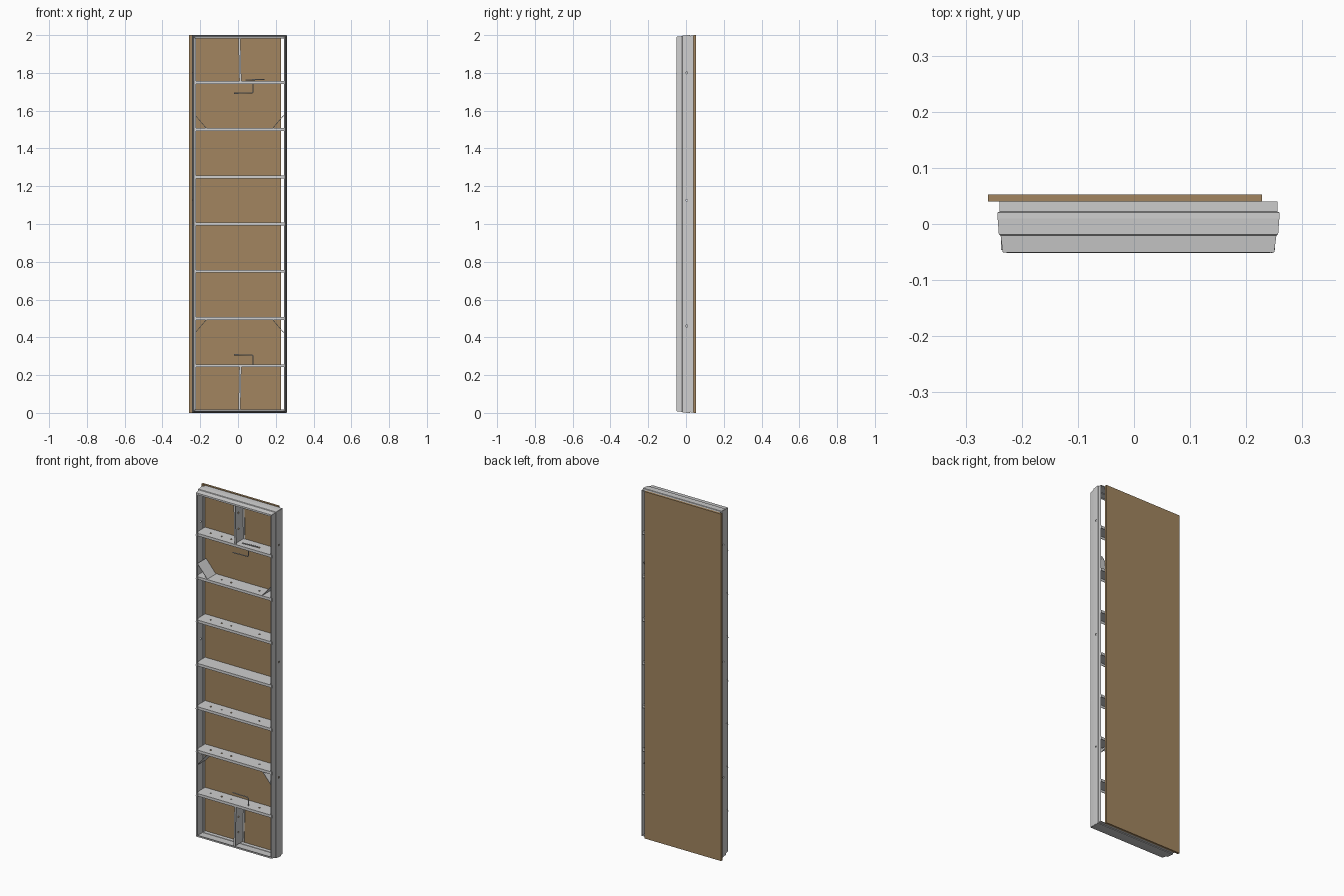
import bpy, bmesh, math
from mathutils import Vector, Matrix

if "Cube" in bpy.data.objects:
    bpy.data.objects.remove(bpy.data.objects["Cube"], do_unlink=True)


def material(name, rgb):
    m = bpy.data.materials.new(name)
    m.use_nodes = True
    m.diffuse_color = (*rgb, 1)
    m.node_tree.nodes["Principled BSDF"].inputs["Base Color"].default_value = (*rgb, 1)
    return m


STEEL = material("light_grey_steel", (0.62, 0.62, 0.62))
WOOD = material("brown_plywood", (0.36, 0.235, 0.115))


def add_object(name, mesh, mat):
    ob = bpy.data.objects.new(name, mesh)
    bpy.context.collection.objects.link(ob)
    mesh.materials.append(mat)
    return ob


def from_bmesh(name, bm, mat):
    mesh = bpy.data.meshes.new(name)
    bmesh.ops.recalc_face_normals(bm, faces=bm.faces)
    bm.to_mesh(mesh)
    bm.free()
    return add_object(name, mesh, mat)


def sheet(name, start, end, thickness=0.003):
    """Bent sheet metal running between two matching edge profiles."""
    bm = bmesh.new()
    a = [bm.verts.new(p) for p in start]
    b = [bm.verts.new(p) for p in end]
    for i in range(len(a) - 1):
        bm.faces.new((a[i], a[i + 1], b[i + 1], b[i]))
    ob = from_bmesh(name, bm, STEEL)
    mod = ob.modifiers.new("thickness", "SOLIDIFY")
    mod.thickness = thickness
    mod.offset = 0
    return ob


def drill(ob, points, axis, radius=0.005):
    """Punch round holes through a sheet along an axis."""
    bm = bmesh.new()
    turn = Vector((0, 0, 1)).rotation_difference(Vector(axis)).to_matrix().to_4x4()
    for p in points:
        bmesh.ops.create_cone(bm, cap_ends=True, segments=12, radius1=radius,
                              radius2=radius, depth=0.024,
                              matrix=Matrix.Translation(p) @ turn)
    cutter = from_bmesh("hole_cutter", bm, STEEL)
    cutter.hide_render = True
    mod = ob.modifiers.new("holes", "BOOLEAN")
    mod.operation = "DIFFERENCE"
    mod.object = cutter
    bpy.context.view_layer.update()
    graph = bpy.context.evaluated_depsgraph_get()
    mesh = bpy.data.meshes.new_from_object(ob.evaluated_get(graph))
    ob.modifiers.clear()
    ob.data = mesh
    bpy.data.objects.remove(cutter, do_unlink=True)


def rod(name, points):
    curve = bpy.data.curves.new(name, "CURVE")
    curve.dimensions = "3D"
    curve.bevel_depth = 0.003
    curve.bevel_resolution = 2
    curve.use_fill_caps = True
    line = curve.splines.new("POLY")
    line.points.add(len(points) - 1)
    for pt, co in zip(line.points, points):
        pt.co = (*co, 1)
    return add_object(name, curve, STEEL)


# Plywood facing sheet, shifted to one side of the frame
bm = bmesh.new()
bmesh.ops.create_cube(bm, size=1, matrix=Matrix.Translation((-0.016, 0.0465, 1))
                      @ Matrix.Diagonal((0.488, 0.013, 2, 1)))
from_bmesh("plywood_panel", bm, WOOD)

# Frame section: depth and inward offset, mitred at the corners
SECTION = [(-0.05, 0.009), (-0.02, 0.005), (-0.018, 0.002), (0.01, 0),
           (0.02, 0), (0.021, 0.003), (0.04, 0.003)]
CX, HALF_W, HALF_H = 0.008, 0.2495, 0.9985


def corner(sx, sz, lip):
    section = [(-0.05, 0.009 + lip)] + SECTION
    return [(CX + sx * (HALF_W - d), y, 1 + sz * (HALF_H - d)) for y, d in section]


for side, sx, lip in (("left", 1, 0.004), ("right", -1, 0.011)):
    rail = sheet(side + "_side_rail", corner(sx, -1, lip), corner(sx, 1, lip))
    drill(rail, [(CX + sx * HALF_W, 0.004, z) for z in (0.46, 1.125, 1.8)], (1, 0, 0))
for end, sz in (("bottom", -1), ("top", 1)):
    sheet(end + "_rail", corner(-1, sz, 0.008), corner(1, sz, 0.008))

# Cross ribs: shallow channels with punched webs
RIB = [(-0.045, -0.008), (-0.045, 0.006), (0.038, 0.006), (0.038, -0.008)]
for i in range(1, 8):
    z = i * 0.25
    rib = sheet(f"cross_rib_{i}", [(-0.237, y, z + h) for y, h in RIB],
                [(0.251, y, z + h) for y, h in RIB])
    if i != 4:
        drill(rib, [(x, -0.005, z + 0.006) for x in (-0.17, -0.1, -0.04, 0.14)], (0, 0, 1))

# Details repeated at both ends, mirrored about mid height
for end, s in (("bottom", -1), ("top", 1)):
    def at(x, y, h):
        return (x, y, 1 + s * h)

    # Centre strut with folded edges
    fold = [(0.010, -0.042), (0, -0.042), (0, 0.038), (0.010, 0.038)]
    strut = sheet(end + "_centre_strut", [at(0.008 + x, y, 0.757) for x, y in fold],
                  [at(0.003 + x, y, 0.99) for x, y in fold])
    drill(strut, [at(0.006, -0.005, h) for h in (0.83, 0.92)], (1, 0, 0))

    # Diagonal corner gussets
    for side, sx in (("left", 1), ("right", -1)):
        outer, inner = CX + sx * 0.238, CX + sx * 0.175
        sheet(f"{end}_{side}_gusset",
              [at(outer, -0.042, 0.58), at(inner, -0.042, 0.506)],
              [at(outer, 0.036, 0.58), at(inner, 0.036, 0.506)])

    # Bent rod handle
    rod(end + "_handle", [at(-0.02, -0.02, 0.692), at(0.075, -0.02, 0.694),
                          at(0.08, -0.02, 0.70), at(0.08, -0.02, 0.75)])

# Small latch bar resting on the upper rib
rod("latch_bar", [(0.04, -0.02, 1.762), (0.14, -0.02, 1.766)])
